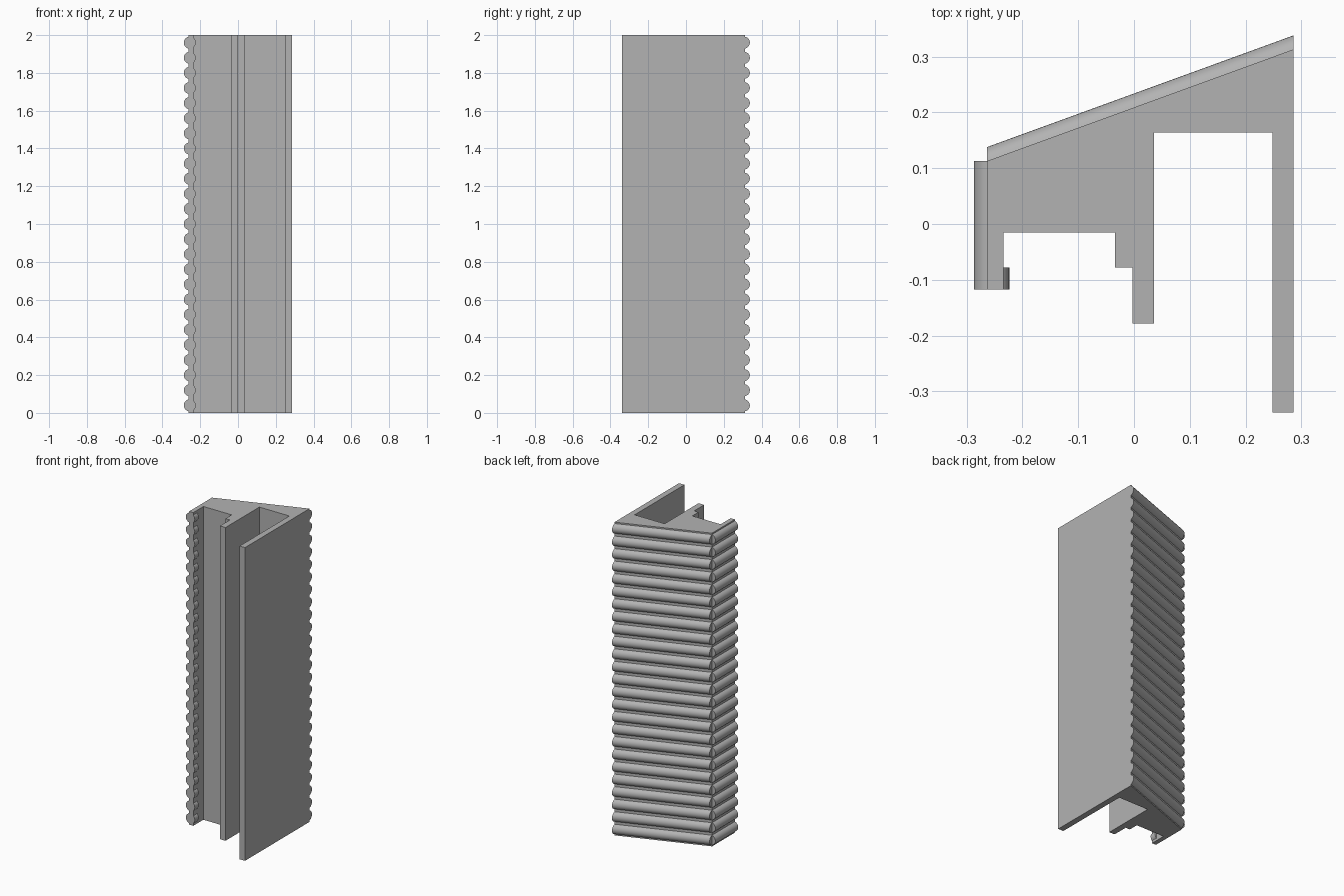
import bpy, bmesh, math
from mathutils import Vector

cube = bpy.data.objects.get("Cube")
if cube:
    bpy.data.objects.remove(cube)

HEIGHT, COUNT, RADIUS = 2.0, 25, 0.032
PITCH = HEIGHT / COUNT

grey = bpy.data.materials.new("plain grey")
grey.use_nodes = True
grey.diffuse_color = (0.45, 0.45, 0.45, 1)
grey.node_tree.nodes["Principled BSDF"].inputs["Base Color"].default_value = grey.diffuse_color


def finish(name, bm):
    bmesh.ops.recalc_face_normals(bm, faces=bm.faces)
    mesh = bpy.data.meshes.new(name)
    bm.to_mesh(mesh)
    bm.free()
    mesh.materials.append(grey)
    obj = bpy.data.objects.new(name, mesh)
    bpy.context.collection.objects.link(obj)
    return obj


def prism(bm, points, along):
    """Extrude a closed outline along a vector."""
    face = bm.faces.new([bm.verts.new(p) for p in points])
    moved = bmesh.ops.extrude_face_region(bm, geom=[face], use_keep_orig=True)["geom"]
    verts = [v for v in moved if isinstance(v, bmesh.types.BMVert)]
    bmesh.ops.translate(bm, verts=verts, vec=along)


def ribs(name, start, end, out, depth, steps=14):
    """A stack of rounded ribs from start to end, swelling by depth along out."""
    start, end, out = Vector((*start, 0)), Vector((*end, 0)), Vector((*out, 0))
    half = math.acos((RADIUS - depth) / RADIUS)
    bm = bmesh.new()
    for i in range(COUNT):
        mid = start + Vector((0, 0, PITCH * (i + 0.5)))
        arc = []
        for k in range(steps + 1):
            a = half * (2 * k / steps - 1)
            rise = RADIUS * math.cos(a) - (RADIUS - depth)
            arc.append(mid + out * rise + Vector((0, 0, RADIUS * math.sin(a))))
        prism(bm, arc, end - start)
    obj = finish(name, bm)
    bpy.ops.object.select_all(action="DESELECT")
    obj.select_set(True)
    bpy.context.view_layer.objects.active = obj
    bpy.ops.object.shade_smooth_by_angle(angle=math.radians(35))


# Constant section running the full height
section = [
    (-0.263, 0.113), (0.286, 0.313),                                   # slanted back
    (0.286, -0.338), (0.248, -0.338), (0.248, 0.164),                  # long side panel
    (0.036, 0.164), (0.036, -0.178), (-0.003, -0.178),                 # middle fin
    (-0.003, -0.078), (-0.034, -0.078), (-0.034, -0.015),              # stepped rebate
    (-0.234, -0.015), (-0.234, -0.117), (-0.263, -0.117),              # short side lip
]
bm = bmesh.new()
prism(bm, [(x, y, 0) for x, y in section], (0, 0, HEIGHT))
finish("corner_profile", bm)

# Rounded ribs on the slanted back, the short side and inside its lip
ribs("back_ribs", section[0], section[1], (0, 1), 0.025)
ribs("side_ribs", section[-1], section[0], (-1, 0), 0.024)
ribs("lip_ribs", section[-2], (-0.234, -0.078), (1, 0), 0.0105)
